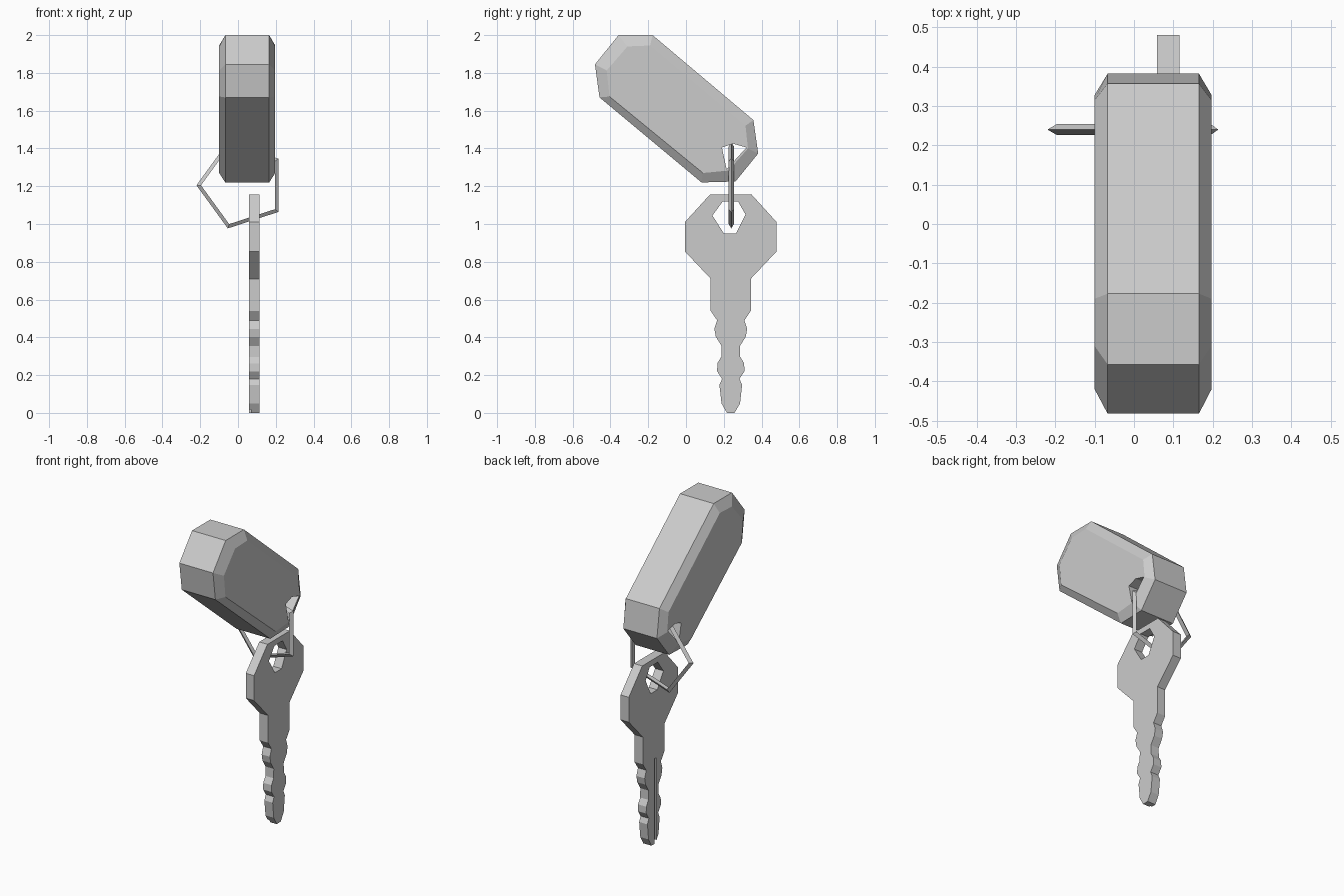
import bpy, bmesh
from mathutils import Matrix

if "Cube" in bpy.data.objects:
    bpy.data.objects.remove(bpy.data.objects["Cube"])


def loft(name, sections):
    """Solid through matching YZ outlines placed along x: [(x, points), ...]."""
    bm = bmesh.new()
    loops = [[bm.verts.new((x, y, z)) for y, z in pts] for x, pts in sections]
    for a, b in zip(loops, loops[1:]):
        for i in range(len(a)):
            j = (i + 1) % len(a)
            bm.faces.new((a[i], a[j], b[j], b[i]))
    bm.faces.new(loops[0])
    bm.faces.new(loops[-1])
    bmesh.ops.recalc_face_normals(bm, faces=bm.faces)
    mesh = bpy.data.meshes.new(name)
    bm.to_mesh(mesh)
    bm.free()
    ob = bpy.data.objects.new(name, mesh)
    bpy.context.collection.objects.link(ob)
    return ob


def prism(name, pts, x0, x1):
    return loft(name, [(x0, pts), (x1, pts)])


def cut(target, cutter):
    cutter.hide_render = True
    mod = target.modifiers.new("cut", 'BOOLEAN')
    mod.operation = 'DIFFERENCE'
    mod.solver = 'EXACT'
    mod.object = cutter
    bpy.context.view_layer.objects.active = target
    bpy.ops.object.modifier_apply(modifier=mod.name)
    bpy.data.objects.remove(cutter, do_unlink=True)


# Fob: tilted eight-sided block with chamfered sides
outer = [(-.357, 2.0), (-.177, 2.0), (.357, 1.55), (.382, 1.373),
         (.262, 1.225), (.082, 1.22), (-.458, 1.67), (-.482, 1.845)]
inner = [(-.31, 1.94), (-.19, 1.945), (.315, 1.52), (.328, 1.40),
         (.225, 1.283), (.09, 1.27), (-.405, 1.675), (-.42, 1.813)]
fob = loft("fob", [(-.10, inner), (-.067, outer), (.165, outer), (.197, inner)])
cut(fob, prism("fob_hole", [(.19, 1.405), (.25, 1.425), (.32, 1.405), (.215, 1.29)], -.3, .4))

# Key: mirrored half outline given as (half width, z) from top to tip
half = [(.111, 1.155), (.243, 1.01), (.243, .855), (.106, .71), (.106, .54),
        (.072, .49), (.087, .445), (.079, .403), (.049, .355), (.05, .297),
        (.071, .262), (.072, .22), (.046, .18), (.06, .148), (.049, .05), (.02, 0)]
cy = .237
outline = [(cy + w, z) for w, z in half] + [(cy - w, z) for w, z in reversed(half)]
key = prism("key", outline, .058, .115)
cut(key, prism("key_hole", [(.195, 1.12), (.275, 1.12), (.315, 1.05),
                            (.265, .95), (.20, .95), (.14, 1.045)], 0, .2))
# Shallow groove along one side of the blade
cut(key, prism("key_groove", [(.207, .53), (.226, .53), (.226, -.05), (.207, -.05)], .03, .07))

# Ring: five-sided loop of triangular wire
bpy.ops.mesh.primitive_torus_add(major_segments=5, minor_segments=3,
                                 major_radius=.224, minor_radius=.016)
ring = bpy.context.object
ring.name = "ring"
# stand the loop in the XZ plane with one corner pointing left
ring.data.transform(Matrix.Translation((.02, .24, 1.205)) @ Matrix.Rotation(1.5707963, 4, 'X')
                    @ Matrix.Rotation(3.1415927, 4, 'Z'))
for p in ring.data.polygons:
    p.use_smooth = False
